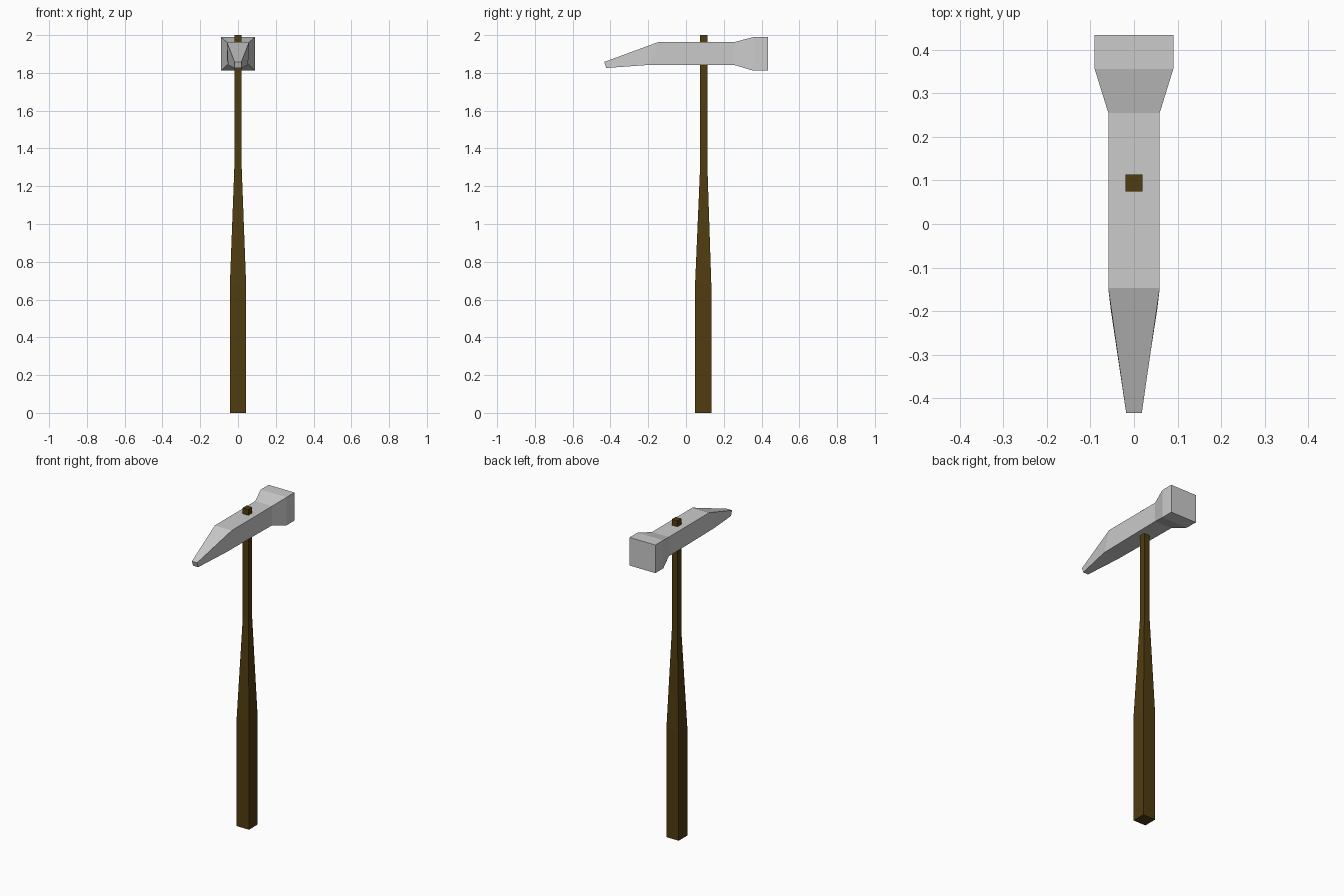
import bpy, bmesh

if "Cube" in bpy.data.objects:
    bpy.data.objects.remove(bpy.data.objects["Cube"])


def loft(name, rings, color=None):
    """Skin four-cornered rings into a closed, flat-shaded solid."""
    bm = bmesh.new()
    loops = [[bm.verts.new(p) for p in ring] for ring in rings]
    for a, b in zip(loops, loops[1:]):
        for i in range(4):
            j = (i + 1) % 4
            bm.faces.new((a[i], a[j], b[j], b[i]))
    bm.faces.new(loops[0])
    bm.faces.new(loops[-1])
    bmesh.ops.recalc_face_normals(bm, faces=bm.faces)
    mesh = bpy.data.meshes.new(name)
    bm.to_mesh(mesh)
    bm.free()
    obj = bpy.data.objects.new(name, mesh)
    bpy.context.collection.objects.link(obj)
    if color:
        mat = bpy.data.materials.new(name + "_material")
        mat.diffuse_color = color
        mat.use_nodes = True
        mat.node_tree.nodes["Principled BSDF"].inputs["Base Color"].default_value = mat.diffuse_color
        mesh.materials.append(mat)
    return obj


# Handle: square section, thick grip tapering to a thin shaft (z, y centre, half width)
handle = [(0, 0.091, 0.043), (0.68, 0.091, 0.043), (1.30, 0.094, 0.0195), (2.0, 0.094, 0.0195)]
loft("handle",
     [[(-h, c - h, z), (h, c - h, z), (h, c + h, z), (-h, c + h, z)] for z, c, h in handle],
     (0.08, 0.045, 0.005, 1))

# Head: peen tip, body, flared striking face
# (bottom y, bottom half width, bottom z, top y, top half width, top z)
head = [
    (-0.422, 0.018, 1.826, -0.433, 0.018, 1.858),
    (-0.198, 0.053, 1.842, -0.147, 0.059, 1.963),
    (0.255, 0.059, 1.842, 0.255, 0.059, 1.963),
    (0.355, 0.090, 1.812, 0.355, 0.090, 1.989),
    (0.433, 0.090, 1.812, 0.433, 0.090, 1.989),
]
loft("head",
     [[(-bw, by, bz), (bw, by, bz), (tw, ty, tz), (-tw, ty, tz)]
      for by, bw, bz, ty, tw, tz in head])
